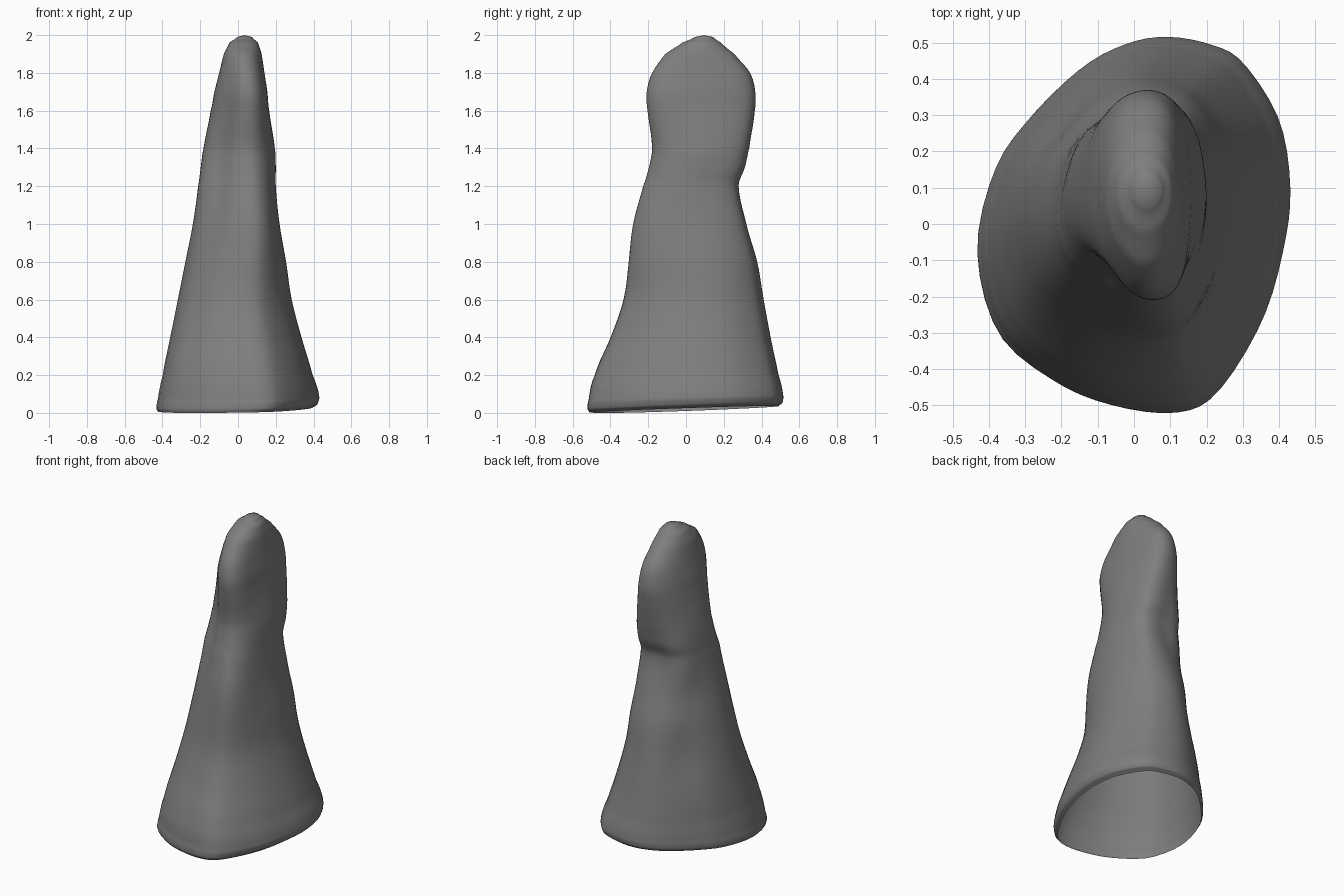
import bpy, bmesh, math
from mathutils import Vector

cube = bpy.data.objects.get("Cube")
if cube:
    bpy.data.objects.remove(cube, do_unlink=True)

SEGMENTS = 64
STEPS = 5

# Height, x range and y range of the main cross-sections
SECTIONS = [
    (0.018, -0.425, 0.395, -0.51, 0.49),
    (0.035, -0.432, 0.42, -0.52, 0.51),
    (0.08, -0.425, 0.43, -0.515, 0.515),
    (0.2, -0.40, 0.395, -0.485, 0.49),
    (0.4, -0.36, 0.337, -0.40, 0.45),
    (0.6, -0.32, 0.285, -0.33, 0.413),
    (0.8, -0.28, 0.255, -0.295, 0.375),
    (1.0, -0.24, 0.22, -0.262, 0.307),
    (1.2, -0.212, 0.20, -0.217, 0.26),
    (1.3, -0.198, 0.20, -0.193, 0.295),
    (1.4, -0.183, 0.195, -0.178, 0.32),
    (1.6, -0.145, 0.165, -0.193, 0.355),
    (1.7, -0.125, 0.155, -0.198, 0.36),
    (1.8, -0.10, 0.14, -0.175, 0.335),
    (1.9, -0.075, 0.125, -0.11, 0.255),
    (1.96, -0.045, 0.105, -0.02, 0.185),
    (1.99, -0.005, 0.075, 0.045, 0.145),
]

# Egg-shaped outline of the foot, counter-clockwise from the left side
FOOT = [(0.43, 0.1), (0.40, 0.29), (0.30, 0.45), (0.21, 0.50), (0.09, 0.52),
        (-0.02, 0.50), (-0.14, 0.435), (-0.28, 0.30), (-0.38, 0.155),
        (-0.43, -0.07), (-0.37, -0.30), (-0.21, -0.435), (-0.05, -0.50),
        (0.12, -0.52), (0.23, -0.465), (0.35, -0.27), (0.41, -0.07)]

# Swellings and hollows on the diagonals: angle, height, spread, depth
LUMPS = [
    (1.0, 1.5, 0.4, 0.03),      # back left of neck and head
    (0.95, 1.08, 0.28, 0.03),   # back left below the neck
    (-2.14, 1.3, 0.5, -0.038),  # front right flank
    (-1.0, 1.02, 0.3, 0.04),    # front left flank
    (-1.0, 1.65, 0.2, 0.035),   # front left of head
    (2.14, 1.18, 0.18, 0.037),  # back right of neck
    (2.3, 0.6, 0.2, -0.025),    # back right flank
]


def catmull(a, b, c, d, t):
    """Smooth curve from b to c."""
    return 0.5 * (2 * b + (c - a) * t + (2 * a - 5 * b + 4 * c - d) * t * t
                  + (3 * b - a - 3 * c + d) * t ** 3)


def foot_point(f):
    n, i = len(FOOT), int(f * len(FOOT))
    pts = [Vector(FOOT[(i + k) % n]) for k in (-1, 0, 1, 2)]
    p = catmull(*pts, f * n - i)
    return Vector((p.x / 0.43, p.y / 0.52))


def section_rows():
    rows = [Vector(s) for s in SECTIONS]
    last = len(rows) - 1
    for i in range(last):
        quad = [rows[max(i - 1, 0)], rows[i], rows[i + 1], rows[min(i + 2, last)]]
        for k in range(STEPS):
            t = k / STEPS
            row = catmull(*quad, t)
            row[0] = rows[i][0] + (rows[i + 1][0] - rows[i][0]) * t
            yield row
    yield rows[last]


def swelling(angle, z):
    total = 0
    for centre, height, spread, depth in LUMPS:
        turn = math.remainder(angle - centre, math.tau)
        total += depth * math.exp(-((z - height) / spread) ** 2 - (turn / 0.45) ** 2)
    return total


# Hollow lofted body, from the egg-shaped foot to the oval head
bm = bmesh.new()
outline = [foot_point(i / SEGMENTS) for i in range(SEGMENTS)]
rings = []
for z, x0, x1, y0, y1 in section_rows():
    blend = min(1, z / 1.7)
    fade = min(1, (2 - z) / 0.2)
    ring = []
    for p in outline:
        q = p.lerp(p.normalized(), blend)
        a = math.atan2(q.y, q.x)
        bulge = swelling(a, z) * fade
        x = (x0 + x1) / 2 + q.x * (x1 - x0) / 2 + bulge * math.cos(a)
        y = (y0 + y1) / 2 + q.y * (y1 - y0) / 2 + bulge * math.sin(a)
        # The open rim sits lowest at the front right
        tilt = (0.02 * x + 0.035 * y) * max(0, 1 - z / 0.3)
        ring.append(bm.verts.new((x, y, max(0, z + tilt))))
    rings.append(ring)

for low, high in zip(rings, rings[1:]):
    for i in range(SEGMENTS):
        j = (i + 1) % SEGMENTS
        bm.faces.new((low[i], low[j], high[j], high[i]))

# Rounded tip; the underside stays open
tip = bm.verts.new((0.035, 0.095, 2.0))
for i in range(SEGMENTS):
    bm.faces.new((rings[-1][i], rings[-1][(i + 1) % SEGMENTS], tip))

mesh = bpy.data.meshes.new("body")
bm.to_mesh(mesh)
bm.free()
body = bpy.data.objects.new("body", mesh)
bpy.context.collection.objects.link(body)

# Plain grey
grey = bpy.data.materials.new("grey")
grey.use_nodes = True
colour = (0.21, 0.21, 0.21, 1)
grey.diffuse_color = colour
grey.node_tree.nodes["Principled BSDF"].inputs["Base Color"].default_value = colour
mesh.materials.append(grey)

bpy.context.view_layer.objects.active = body
body.select_set(True)
bpy.ops.object.shade_smooth_by_angle(angle=math.radians(50))
